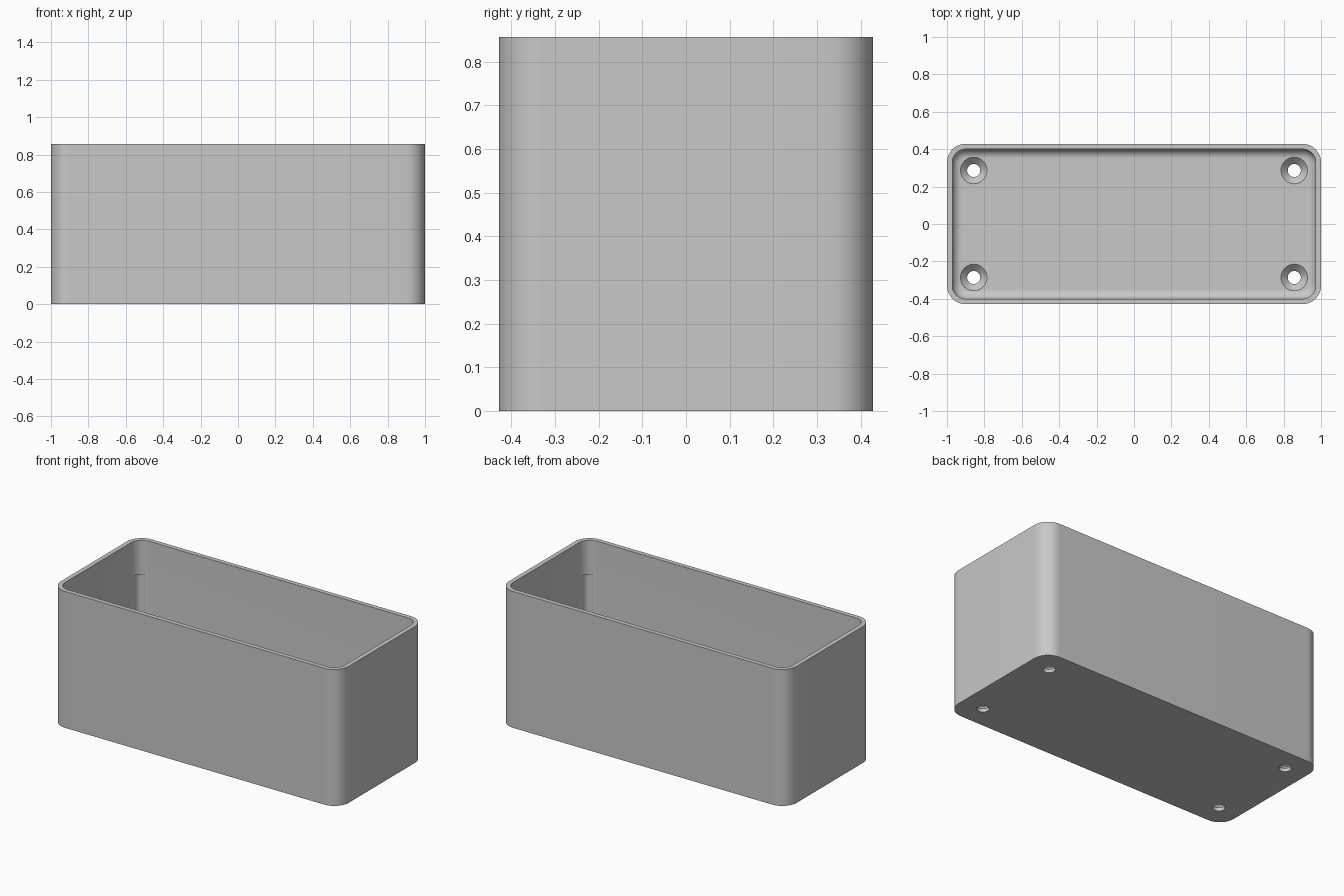
import bpy, bmesh
from math import sin, cos, pi, radians

HALF_X, HALF_Y, HEIGHT = 1.0, 0.4286, 0.857
WALL, FLOOR, CORNER, FILLET = 0.0286, 0.057, 0.1, 0.05
ARC = 16

cube = bpy.data.objects.get("Cube")
if cube:
    bpy.data.objects.remove(cube, do_unlink=True)

grey = bpy.data.materials.new("light grey plastic")
grey.use_nodes = True
colour = (0.58, 0.58, 0.58, 1)
grey.diffuse_color = colour
grey.node_tree.nodes["Principled BSDF"].inputs["Base Color"].default_value = colour


def make_object(name, bm):
    bmesh.ops.recalc_face_normals(bm, faces=bm.faces)
    mesh = bpy.data.meshes.new(name)
    bm.to_mesh(mesh)
    bm.free()
    mesh.materials.append(grey)
    obj = bpy.data.objects.new(name, mesh)
    bpy.context.collection.objects.link(obj)
    return obj


def loft(bm, rings):
    """Skin equal-length rings of points and cap both ends."""
    rings = [[bm.verts.new(p) for p in ring] for ring in rings]
    n = len(rings[0])
    for low, high in zip(rings, rings[1:]):
        for i in range(n):
            j = (i + 1) % n
            bm.faces.new((low[i], low[j], high[j], high[i]))
    bm.faces.new(rings[0])
    bm.faces.new(rings[-1])


def rounded_ring(inset, z):
    """Rounded rectangle offset inwards from the outside of the box."""
    r = max(CORNER - inset, 0.015)
    points = []
    for k, (sx, sy) in enumerate(((1, 1), (-1, 1), (-1, -1), (1, -1))):
        for i in range(ARC + 1):
            a = (k + i / ARC) * pi / 2
            points.append((sx * (HALF_X - inset - r) + r * cos(a),
                           sy * (HALF_Y - inset - r) + r * sin(a), z))
    return points


def lathe(bm, x, y, profile, sides=40):
    loft(bm, [[(x + r * cos(2 * pi * i / sides), y + r * sin(2 * pi * i / sides), z)
               for i in range(sides)] for r, z in profile])


# Open box: outer wall, rim, inner wall, rounded floor edge
bm = bmesh.new()
rings = [rounded_ring(0, 0), rounded_ring(0, HEIGHT), rounded_ring(WALL, HEIGHT)]
for i in range(9):
    a = i / 8 * pi / 2
    rings.append(rounded_ring(WALL + FILLET * (1 - cos(a)), FLOOR + FILLET * (1 - sin(a))))
loft(bm, rings)
box = make_object("open_box", bm)

# Countersunk screw holes and shallow corner grooves
holes, grooves = bmesh.new(), bmesh.new()
offset = 0.05 * cos(pi / 4)
for sx in (-1, 1):
    for sy in (-1, 1):
        lathe(holes, sx * 0.857, sy * 0.286,
              [(0.035, -0.05), (0.035, FLOOR - 0.036), (0.071, FLOOR), (0.071, FLOOR + 0.04)])
        lathe(grooves, sx * (HALF_X - CORNER + offset), sy * (HALF_Y - CORNER + offset),
              [(0.035, 0.13), (0.035, 0.64)])

cutters = [make_object("screw_hole_cutter", holes), make_object("corner_groove_cutter", grooves)]
for cutter in cutters:
    cutter.hide_render = True
    mod = box.modifiers.new(cutter.name, "BOOLEAN")
    mod.operation = "DIFFERENCE"
    mod.solver = "EXACT"
    mod.object = cutter

# Bake the cuts and discard the cutters
graph = bpy.context.evaluated_depsgraph_get()
cut_mesh = bpy.data.meshes.new_from_object(box.evaluated_get(graph))
box.modifiers.clear()
box.data = cut_mesh
for cutter in cutters:
    bpy.data.objects.remove(cutter, do_unlink=True)

bpy.ops.object.select_all(action="DESELECT")
box.select_set(True)
bpy.context.view_layer.objects.active = box
bpy.ops.object.shade_smooth_by_angle(angle=radians(30))
